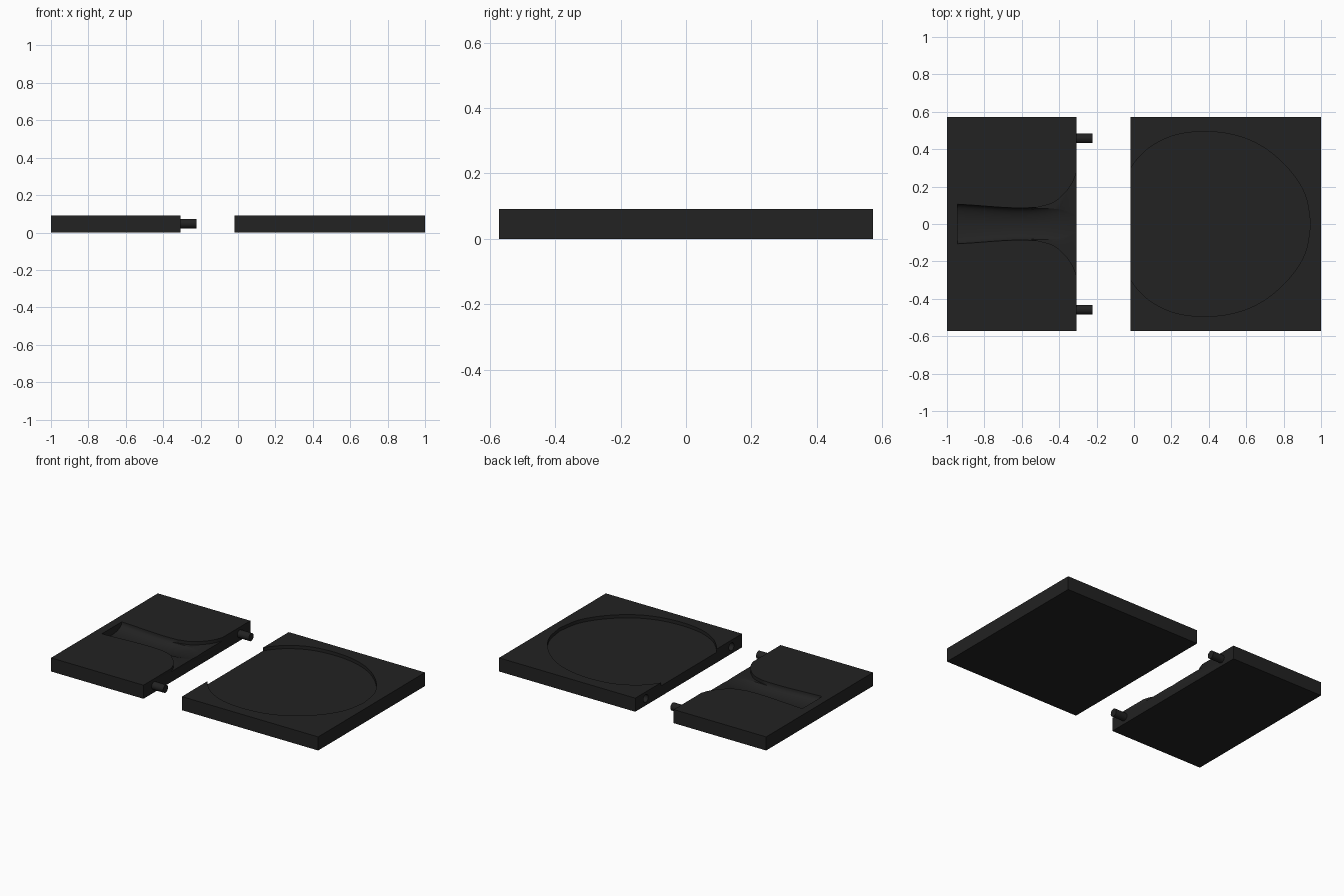
import bpy, bmesh, math
from mathutils import Vector

if "Cube" in bpy.data.objects:
    bpy.data.objects.remove(bpy.data.objects["Cube"])

H = 0.092       # block thickness
W = 0.571       # block half width
BLADE = 0.022   # depth of the shallow blade recess
PEG_Y, PEG_Z, PEG_R = 0.458, 0.047, 0.026

dark = bpy.data.materials.new("dark_plastic")
dark.diffuse_color = (0.016, 0.016, 0.016, 1)
dark.use_nodes = True
dark.node_tree.nodes["Principled BSDF"].inputs["Base Color"].default_value = dark.diffuse_color


def finish(name, bm):
    bmesh.ops.recalc_face_normals(bm, faces=bm.faces[:])
    me = bpy.data.meshes.new(name)
    bm.to_mesh(me)
    bm.free()
    ob = bpy.data.objects.new(name, me)
    bpy.context.collection.objects.link(ob)
    me.materials.append(dark)
    return ob


def block(name, x0, x1):
    bm = bmesh.new()
    bmesh.ops.create_cube(bm, size=1)
    for v in bm.verts:
        v.co = ((x0 + x1) / 2 + v.co.x * (x1 - x0), v.co.y * 2 * W, (v.co.z + 0.5) * H)
    return finish(name, bm)


def rod(name, x0, x1, y):
    bpy.ops.mesh.primitive_cylinder_add(vertices=32, radius=PEG_R, depth=x1 - x0,
        location=((x0 + x1) / 2, y, PEG_Z), rotation=(0, math.pi / 2, 0))
    ob = bpy.context.object
    ob.name = name
    ob.data.materials.append(dark)
    return ob


def spline(pts, n=8):
    # smooth curve through all points
    p = [Vector(q) for q in pts]
    p = [2 * p[0] - p[1]] + p + [2 * p[-1] - p[-2]]
    out = []
    for a, b, c, d in zip(p, p[1:], p[2:], p[3:]):
        for i in range(n):
            t = i / n
            out.append(0.5 * (2 * b + (c - a) * t + (2 * a - 5 * b + 4 * c - d) * t * t
                              + (3 * b - a - 3 * c + d) * t ** 3))
    return out + [p[-2]]


def recess(name, half):
    # mirrored outline extruded down into the block
    half = [(v.x, v.y) for v in half]
    loop = half + [(x, -y) for x, y in reversed(half) if y > 1e-5]
    bm = bmesh.new()
    f = bm.faces.new([bm.verts.new((x, y, H - BLADE)) for x, y in loop])
    g = bmesh.ops.extrude_face_region(bm, geom=[f])["geom"]
    bmesh.ops.translate(bm, vec=(0, 0, 0.1),
                        verts=[v for v in g if isinstance(v, bmesh.types.BMVert)])
    return finish(name, bm)


def groove(name, sections, n=20):
    # loft of half-oval sections: x, half width, depth
    bm = bmesh.new()
    rings = []
    for x, w, d in sections:
        pts = [(w, 0.2), *[(w * math.cos(a), H - d * math.sin(a) ** 0.8)
               for a in (max(0, math.pi * i / n) for i in range(n))], (-w, H), (-w, 0.2)]
        rings.append([bm.verts.new((x, y, z)) for y, z in pts])
    for a, b in zip(rings, rings[1:]):
        for i in range(len(a)):
            j = (i + 1) % len(a)
            bm.faces.new((a[i], a[j], b[j], b[i]))
    bm.faces.new(rings[0])
    bm.faces.new(rings[-1])
    return finish(name, bm)


def cut(ob, cutter):
    m = ob.modifiers.new("cut", "BOOLEAN")
    m.operation, m.solver, m.object = "DIFFERENCE", "EXACT", cutter
    bpy.context.view_layer.objects.active = ob
    bpy.ops.object.modifier_apply(modifier=m.name)
    bpy.data.objects.remove(cutter)


def smooth(ob):
    bpy.ops.object.select_all(action="DESELECT")
    ob.select_set(True)
    bpy.context.view_layer.objects.active = ob
    bpy.ops.object.shade_smooth_by_angle(angle=math.radians(30))


# handle half: flared throat recess and deeper oval handle groove
handle_block = block("handle_mould_half", -1.0, -0.308)
throat = spline([(-0.6, 0.07), (-0.5, 0.093), (-0.43, 0.115), (-0.37, 0.165),
                 (-0.33, 0.22), (-0.308, 0.275), (-0.28, 0.36)])
cut(handle_block, recess("throat_cutter", throat))
profile = spline([(-0.945, 0.106, 0.05), (-0.85, 0.1, 0.05), (-0.7, 0.089, 0.05),
                  (-0.6, 0.086, 0.05), (-0.5, 0.09, 0.047), (-0.4, 0.097, 0.034),
                  (-0.29, 0.1, 0.0225)], 4)
cut(handle_block, groove("handle_cutter", profile))

# blade half: shallow rounded blade recess
blade_block = block("blade_mould_half", -0.02, 1.0)
blade = spline([(-0.07, 0.2), (-0.02, 0.295), (0.03, 0.36), (0.1, 0.42), (0.22, 0.475),
                (0.38, 0.494), (0.55, 0.472), (0.7, 0.405), (0.83, 0.29), (0.915, 0.155),
                (0.945, 0.0)])
cut(blade_block, recess("blade_cutter", blade))

# locating pegs and their matching sockets
for side, y in (("left", -PEG_Y), ("right", PEG_Y)):
    smooth(rod("peg_" + side, -0.32, -0.222, y))
    cut(blade_block, rod("socket_cutter_" + side, -0.05, 0.07, y))

smooth(handle_block)
smooth(blade_block)
